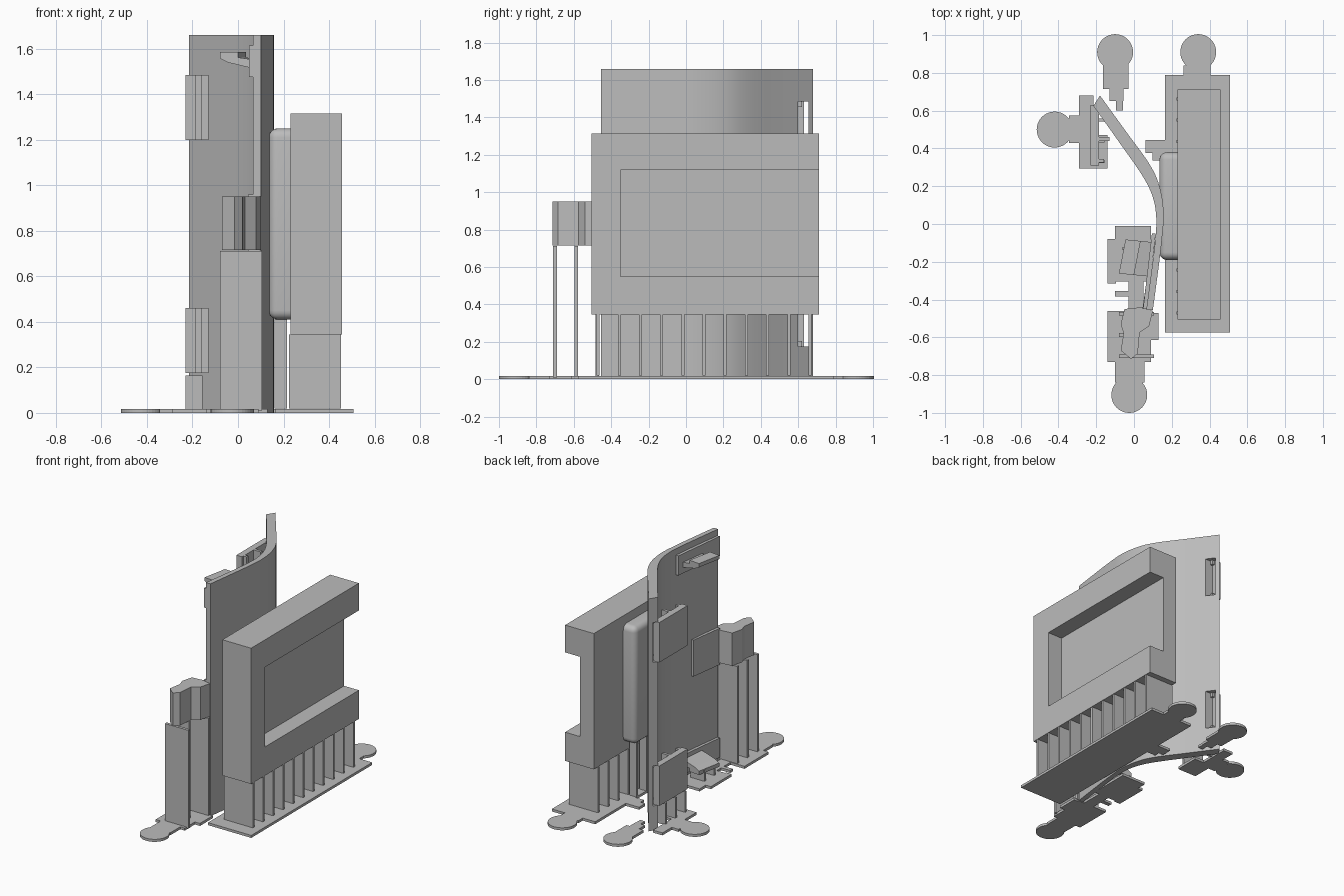
import bpy, bmesh, math
from mathutils import Matrix, Vector

if "Cube" in bpy.data.objects:
    bpy.data.objects.remove(bpy.data.objects["Cube"])

grey = bpy.data.materials.new("light grey")
grey.diffuse_color = (0.5, 0.5, 0.5, 1)
grey.use_nodes = True
grey.node_tree.nodes["Principled BSDF"].inputs["Base Color"].default_value = grey.diffuse_color


def finish(name, bm):
    bmesh.ops.recalc_face_normals(bm, faces=bm.faces[:])
    me = bpy.data.meshes.new(name)
    bm.to_mesh(me)
    bm.free()
    me.materials.append(grey)
    ob = bpy.data.objects.new(name, me)
    bpy.context.collection.objects.link(ob)
    return ob


def add_box(bm, x0, x1, y0, y1, z0, z1):
    m = Matrix.Translation(((x0 + x1) / 2, (y0 + y1) / 2, (z0 + z1) / 2)) @ \
        Matrix.Diagonal((x1 - x0, y1 - y0, z1 - z0, 1))
    bmesh.ops.create_cube(bm, size=1, matrix=m)


def boxes(name, *dims):
    bm = bmesh.new()
    for d in dims:
        add_box(bm, *d)
    return finish(name, bm)


def prism(name, pts, z0, z1):
    """Extrude an xy outline from z0 to z1."""
    bm = bmesh.new()
    f = bm.faces.new([bm.verts.new((x, y, z0)) for x, y in pts])
    r = bmesh.ops.extrude_face_region(bm, geom=[f])
    bmesh.ops.translate(bm, vec=(0, 0, z1 - z0),
                        verts=[v for v in r["geom"] if isinstance(v, bmesh.types.BMVert)])
    return finish(name, bm)


def smooth(ob, angle=30):
    bpy.ops.object.select_all(action="DESELECT")
    ob.select_set(True)
    bpy.context.view_layer.objects.active = ob
    bpy.ops.object.shade_smooth_by_angle(angle=math.radians(angle))


def cut(ob, *dims):
    c = boxes("cutter", *dims)
    c.hide_render = True
    c.hide_set(True)
    m = ob.modifiers.new("cut", "BOOLEAN")
    m.operation, m.object, m.solver = "DIFFERENCE", c, "EXACT"


def spline(pts, n=6):
    """Smooth curve through points."""
    p = [Vector(q) for q in pts]
    p = [2 * p[0] - p[1]] + p + [2 * p[-1] - p[-2]]
    out = []
    for i in range(1, len(p) - 2):
        a, b, c, d = p[i - 1:i + 3]
        for k in range(n):
            t = k / n
            out.append(0.5 * (2 * b + (c - a) * t + (2 * a - 5 * b + 4 * c - d) * t * t
                              + (3 * b - a - 3 * c + d) * t ** 3))
    return out + [p[-2]]


# Curved panel with two slots for the side clips
outer = spline([(-.18, .68), (-.05, .50), (.08, .32), (.135, .20), (.157, .06),
                (.148, -.08), (.130, -.23), (.10, -.455)])
inner = spline([(-.215, .625), (-.08, .435), (.045, .255), (.10, .14), (.118, .03),
                (.112, -.09), (.095, -.23), (.065, -.455)])
panel = prism("curved_panel", outer + inner[::-1], 0, 1.66)
cut(panel, (-.3, 0, .60, .655, 1.2, 1.485), (-.3, 0, .60, .655, .175, .46))
smooth(panel, 20)

# Screen housing with a recess open at the back end
housing = boxes("screen_housing", (.23, .457, -.505, .712, .345, 1.315))
cut(housing, (.34, .6, -.35, .9, .55, 1.12))

# Rounded block on the inner side of the housing
bm = bmesh.new()
add_box(bm, .135, .23, -.19, .38, .41, 1.25)
edges = [e for e in bm.edges if not all(v.co.x > .2 for v in e.verts)]
bmesh.ops.bevel(bm, geom=edges, offset=.04, segments=5, profile=.5, affect="EDGES")
smooth(finish("rounded_block", bm))

# Support fins under the housing and the rounded block
T = .008
rows = [-.47 + .1133 * k for k in range(11)]
boxes("housing_fins", *[(.225, .453, y - T, y + T, .02, .345) for y in rows])
boxes("block_fins", *[(.16, .215, y - T, y + T, .02, .415) for y in rows[3:8]])

# Thin base plates
H = .018
boxes("main_base", (.165, .507, -.575, .79, 0, H), (.263, .405, .78, .84, 0, H),
      (.06, .17, .375, .445, 0, H), (.097, .17, .335, .38, 0, H))
boxes("back_base", (-.165, -.03, .715, .85, 0, H), (-.13, -.055, .65, .72, 0, H),
      (-.095, -.058, .60, .655, 0, H))
boxes("side_base", (-.345, -.285, .43, .575, 0, H), (-.29, -.215, .295, .68, 0, H),
      (-.22, -.14, .295, .47, 0, H))
boxes("front_base", (-.10, .055, -.84, -.725, 0, H), (-.14, .09, -.73, -.46, 0, H),
      (.085, .13, -.615, -.47, 0, H))
boxes("middle_base", (-.10, .09, -.305, -.01, 0, H), (-.14, -.095, -.315, -.08, 0, H),
      (-.03, .05, -.465, -.30, 0, H), (-.10, -.025, -.385, -.355, 0, H))

# Round tabs of the base plates
for name, x, y in (("main_tab", .34, .91), ("back_tab", -.10, .91),
                   ("side_tab", -.42, .50), ("front_tab", -.025, -.905)):
    prism(name, [(x + .095 * math.cos(a * math.tau / 40), y + .095 * math.sin(a * math.tau / 40))
                 for a in range(40)], 0, H)

# Side clips and their support fins
for name, z in (("upper_side_clip", 1.2), ("lower_side_clip", .175)):
    boxes(name, (-.23, -.185, .31, .63, z, z + .285),
          (-.185, -.16, .325, .345, z, z + .285),
          (-.185, -.13, .44, .46, z, z + .285),
          (-.19, -.165, .60, .62, z, z + .03), (-.19, -.165, .60, .62, z + .255, z + .285))
boxes("side_clip_fins", *[(-.23, -.155, y - T, y + T, .01, .165) for y in (.33, .44, .55)])

# Front latch, its backing plate and tall fins
prism("front_latch", [(-.05, -.45), (.045, -.44), (.10, -.46), (.08, -.54), (.03, -.575),
                      (.02, -.685), (-.015, -.715), (-.07, -.67), (-.055, -.58), (-.07, -.53)],
      .715, .95)
prism("latch_plate", [(.095, -.20), (.08, -.20), (.045, -.45), (.07, -.45)], .70, .96)
boxes("latch_fins", *[(-.08, .03 if i % 2 else .105, y - .01, y + .01, .01, .712)
                      for i, y in enumerate((-.70, -.587, -.475))])

# Small hooks on the inner face, mirrored top and bottom
for name, s in (("upper_hook", 1), ("lower_hook", -1)):
    z0 = .83 + s * .72
    bm = bmesh.new()
    prof = [(-.08, .035), (0, .035), (0, .012), (.08, .0), (.08, -.04), (-.045, -.01), (-.08, .008)]
    f = bm.faces.new([bm.verts.new((x, -.27 + x * -.1, z0 + s * z)) for x, z in prof])
    r = bmesh.ops.extrude_face_region(bm, geom=[f])
    bmesh.ops.translate(bm, vec=(.035, .18, 0),
                        verts=[v for v in r["geom"] if isinstance(v, bmesh.types.BMVert)])
    finish(name, bm)
    # Backing plate of the hook
    prism(name + "_plate", [(.115, -.05), (.095, -.05), (.048, -.45), (.07, -.45)],
          z0 - .075, z0 + .065)
boxes("hook_fins", *[(-.06, .05, y - T, y + T, .01, .10) for y in (-.24, -.13)])
